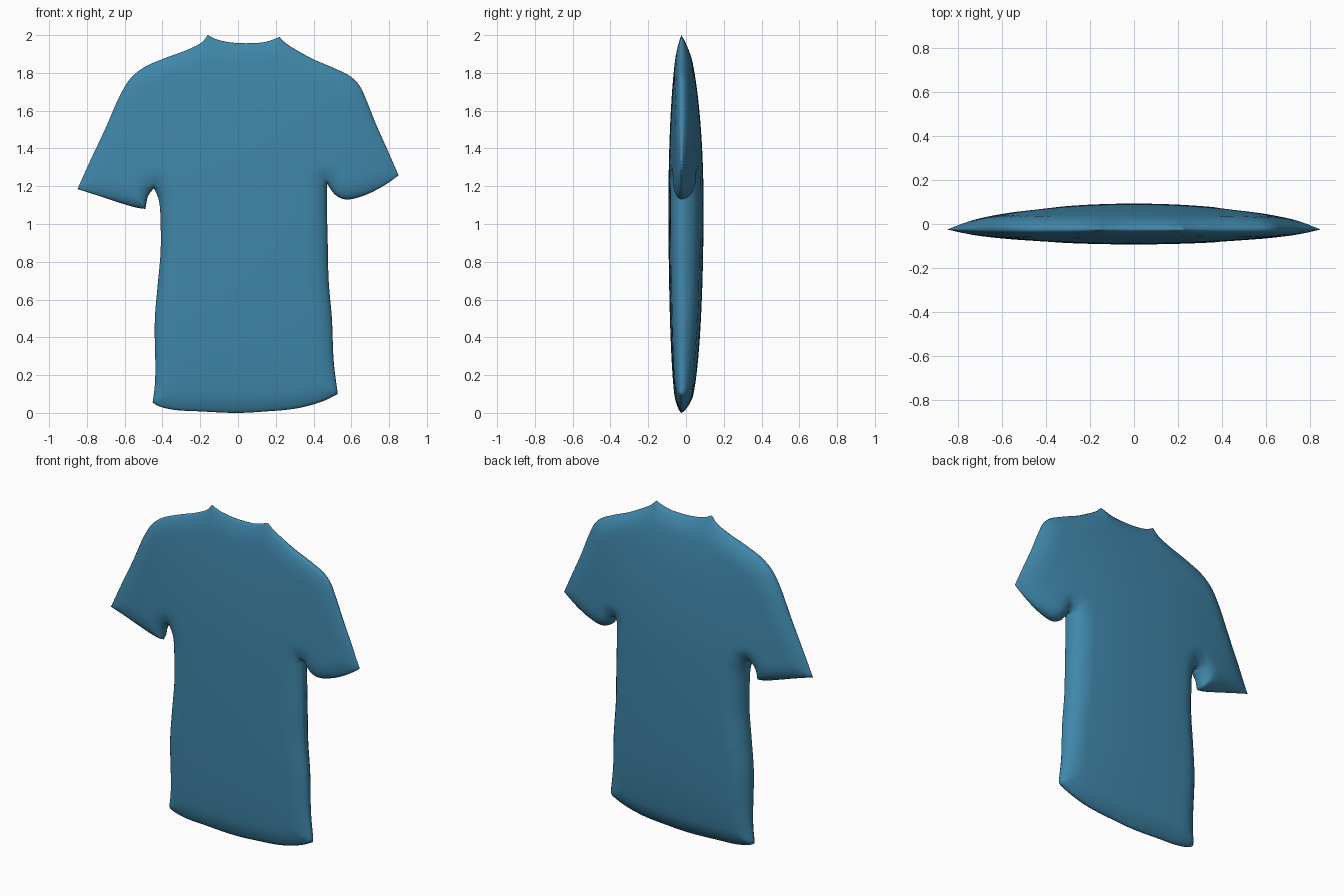
import bpy, math
from mathutils import Vector, kdtree
from mathutils.geometry import delaunay_2d_cdt

if "Cube" in bpy.data.objects:
    bpy.data.objects.remove(bpy.data.objects["Cube"])

SEAM = -0.025               # y of the seam all round the shirt
FRONT, BACK = 0.068, 0.118  # depth of the two panels

# Shirt outline (x, z), clockwise from the left neck point
OUTLINE = [
    (-.16, 2.0), (-.12, 1.98), (-.05, 1.963), (.06, 1.957), (.15, 1.965), (.22, 1.99),
    (.25, 1.96), (.32, 1.915), (.40, 1.872), (.52, 1.82), (.60, 1.778), (.645, 1.73),
    (.68, 1.655), (.73, 1.53), (.79, 1.395), (.85, 1.258),
    (.82, 1.235), (.75, 1.19), (.66, 1.148), (.57, 1.13), (.52, 1.15), (.47, 1.215),
    (.47, 1.13), (.475, .9), (.48, .7), (.497, .5), (.507, .27), (.528, .10),
    (.47, .07), (.40, .045), (.30, .022), (.15, .008), (0, 0), (-.2, .008),
    (-.35, .018), (-.43, .04), (-.452, .055),
    (-.44, .15), (-.44, .5), (-.425, .68), (-.41, .85), (-.41, 1.0), (-.42, 1.13),
    (-.445, 1.19), (-.475, 1.15), (-.49, 1.08),
    (-.53, 1.085), (-.65, 1.12), (-.75, 1.153), (-.85, 1.185),
    (-.78, 1.34), (-.70, 1.51), (-.62, 1.69), (-.57, 1.77), (-.50, 1.828),
    (-.40, 1.873), (-.25, 1.93), (-.19, 1.963)]


def smooth_outline(points, step):
    """Curve through the points that keeps sharp corners sharp."""
    p = [Vector(q) for q in points]
    n = len(p)
    out = []
    for i in range(n):
        a, b = p[i], p[(i + 1) % n]
        chord = b - a
        before = a - p[i - 1]
        after = p[(i + 2) % n] - b
        tangents = []
        for other in (before, after):
            if chord.angle(other) > math.radians(42):
                tangents.append(chord)
            else:
                tangents.append((chord.normalized() + other.normalized()).normalized() * chord.length)
        m0, m1 = tangents
        count = max(2, math.ceil(chord.length / step))
        for k in range(count):
            t = k / count
            out.append(a * (2*t**3 - 3*t**2 + 1) + m0 * (t**3 - 2*t**2 + t)
                       + b * (3*t**2 - 2*t**3) + m1 * (t**3 - t**2))
    return out


loop = smooth_outline(OUTLINE, 0.02)
N = len(loop)

# Distance lookup to the outline
tree = kdtree.KDTree(N * 8)
for i in range(N):
    for k in range(8):
        q = loop[i].lerp(loop[(i + 1) % N], k / 8)
        tree.insert((q.x, q.y, 0), i * 8 + k)
tree.balance()


def edge_distance(q):
    return tree.find((q[0], q[1], 0))[2]


def inside(q):
    hit = False
    for i in range(N):
        a, b = loop[i - 1], loop[i]
        if (a.y > q.y) != (b.y > q.y) and q.x < a.x + (q.y - a.y) * (b.x - a.x) / (b.y - a.y):
            hit = not hit
    return hit


# Points of a panel: outline, inset rings, inner grid
points = list(loop)
for depth in (0.005, 0.015, 0.03, 0.05):
    for i in range(N):
        d = (loop[(i + 1) % N] - loop[i - 1]).normalized()
        q = loop[i] + Vector((d.y, -d.x)) * depth
        if edge_distance(q) > depth * 0.9 and inside(q):
            points.append(q)
for i in range(-28, 29):
    for j in range(68):
        q = Vector((i * 0.03, j * 0.03 + (i % 2) * 0.015))
        if edge_distance(q) > 0.065 and inside(q):
            points.append(q)
verts2d, _, tris, *_ = delaunay_2d_cdt(points, [], [list(range(N))], 1, 1e-6)


def puff(x, z, d):
    """Fullness of the shirt, 0 at the seam to 1 at the middle."""
    across = max(0, 1 - (x / 0.86) ** 2) ** 0.75
    if z > 1.1:
        along = max(0, 1 - ((z - 1.1) / 0.91) ** 2) ** 0.58
    else:
        along = max(0, 1 - ((1.1 - z) / 1.11) ** 2) ** 0.36
    e = 1 - min(d / 0.10, 1)
    return across * along * math.sqrt(1 - e * e)


# Front and back panels sharing the seam
verts, front_ids, back_ids = [], [], []
for q in verts2d:
    d = edge_distance(q)
    on_seam = d < 1e-4
    f = 0 if on_seam else puff(q[0], q[1], d)
    front_ids.append(len(verts))
    verts.append((q[0], SEAM - FRONT * f, q[1]))
    if not on_seam:
        verts.append((q[0], SEAM + BACK * f, q[1]))
    back_ids.append(len(verts) - 1)
faces = [[front_ids[i] for i in t] for t in tris]
faces += [[back_ids[i] for i in reversed(t)] for t in tris]

mesh = bpy.data.meshes.new("shirt")
mesh.from_pydata(verts, [], faces)
mesh.validate()
mesh.update()
mesh.shade_smooth()
shirt = bpy.data.objects.new("shirt", mesh)
bpy.context.collection.objects.link(shirt)

blue = bpy.data.materials.new("steel blue")
blue.diffuse_color = (0.05, 0.24, 0.40, 1)
blue.use_nodes = True
blue.node_tree.nodes["Principled BSDF"].inputs["Base Color"].default_value = blue.diffuse_color
mesh.materials.append(blue)
